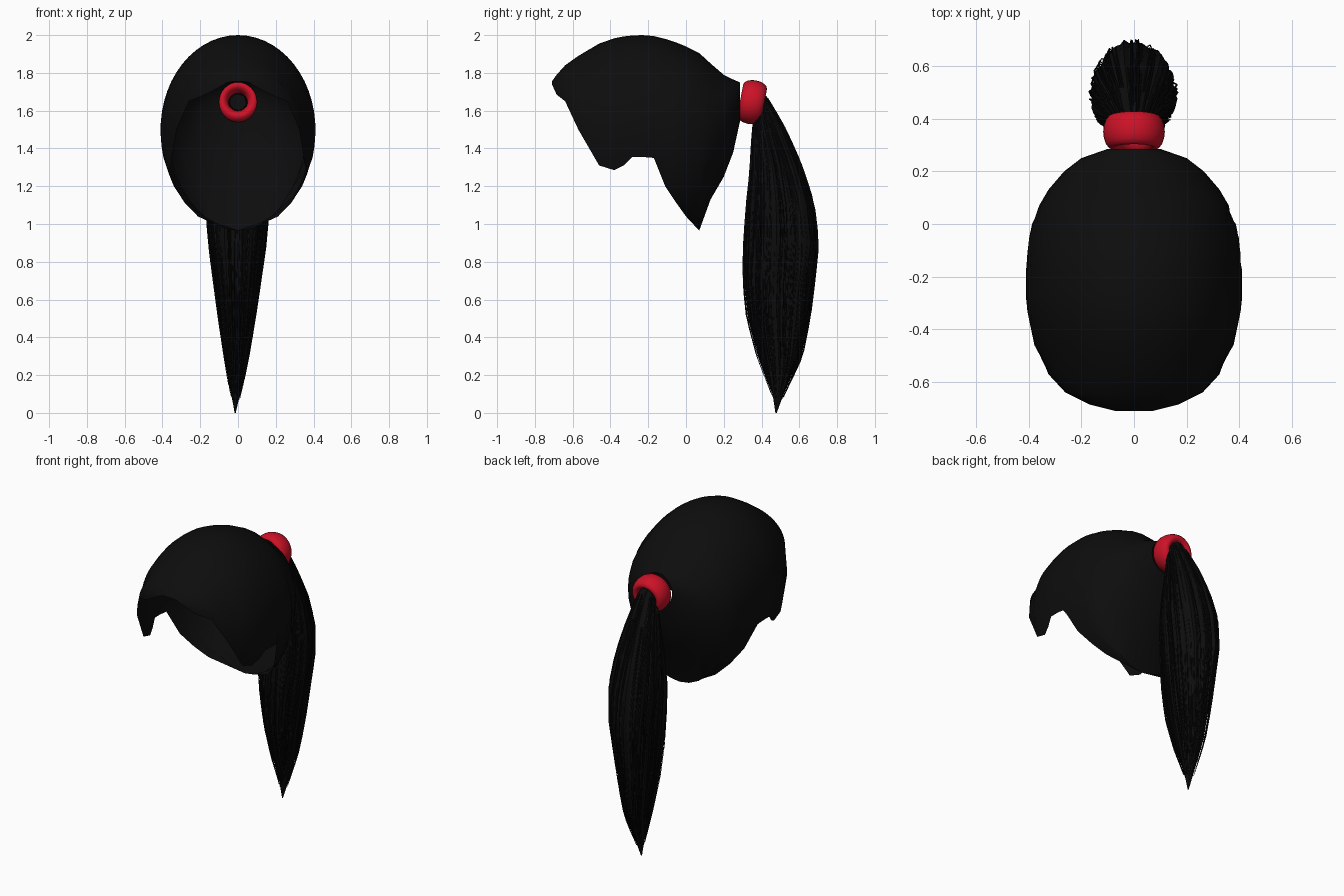
import bpy, bmesh, math, random
from mathutils import Vector, Matrix

if "Cube" in bpy.data.objects:
    bpy.data.objects.remove(bpy.data.objects["Cube"])

random.seed(4)


def material(name, colour):
    m = bpy.data.materials.new(name)
    m.diffuse_color = (*colour, 1)
    m.use_nodes = True
    m.node_tree.nodes["Principled BSDF"].inputs["Base Color"].default_value = m.diffuse_color
    return m


black = material("black hair", (0.004, 0.004, 0.004))
red = material("red band", (0.6, 0.006, 0.02))


def loft(name, rows, mat, closed=False, caps=False, angle=50):
    """Skin a list of equally long point rows."""
    bm = bmesh.new()
    vs = [[bm.verts.new(p) for p in row] for row in rows]
    n = len(rows[0])
    for a, b in zip(vs, vs[1:]):
        for i in range(n if closed else n - 1):
            j = (i + 1) % n
            bm.faces.new((a[i], a[j], b[j], b[i]))
    if caps:
        bm.faces.new(vs[0])
        bm.faces.new(vs[-1])
    bmesh.ops.remove_doubles(bm, verts=bm.verts, dist=0.0005)
    bmesh.ops.recalc_face_normals(bm, faces=bm.faces)
    me = bpy.data.meshes.new(name)
    bm.to_mesh(me)
    bm.free()
    me.materials.append(mat)
    ob = bpy.data.objects.new(name, me)
    bpy.context.collection.objects.link(ob)
    bpy.context.view_layer.objects.active = ob
    ob.select_set(True)
    bpy.ops.object.shade_smooth_by_angle(angle=math.radians(angle))
    ob.select_set(False)
    return ob


# Hair cap: slices from forehead to ponytail (y, top z, half width, widest z, hairline z)
open_slices = [
    (-0.71, 1.755, 0.07, 1.74, 1.74),
    (-0.685, 1.79, 0.17, 1.685, 1.685),
    (-0.64, 1.84, 0.26, 1.65, 1.65),
    (-0.57, 1.89, 0.325, 1.50, 1.50),
    (-0.46, 1.955, 0.378, 1.50, 1.31),
    (-0.38, 1.983, 0.395, 1.50, 1.285),
    (-0.33, 1.993, 0.405, 1.50, 1.31),
    (-0.285, 1.998, 0.41, 1.50, 1.355),
    (-0.23, 2.0, 0.41, 1.50, 1.355),
    (-0.17, 1.995, 0.41, 1.50, 1.35),
    (-0.11, 1.98, 0.405, 1.50, 1.20),
    (-0.05, 1.96, 0.398, 1.50, 1.11),
    (0.0, 1.94, 0.387, 1.50, 1.04),
]
closed_slices = [
    (0.07, 1.905, 0.36, 1.50, 0.965),
    (0.13, 1.85, 0.325, 1.51, 1.13),
    (0.20, 1.79, 0.265, 1.54, 1.25),
    (0.25, 1.765, 0.20, 1.60, 1.38),
    (0.285, 1.75, 0.10, 1.645, 1.54),
]
NAPE = 0.95


def cap_row(y, top, w, mid, low, closed):
    end, bottom = math.pi, low
    if not closed:
        bottom = min(NAPE, mid)
        end = math.acos(max(-1, (low - mid) / (mid - NAPE)))
    row = []
    for i in range(-16, 17):
        a = end * i / 16
        h = (top - mid) if math.cos(a) > 0 else (mid - bottom)
        row.append((w * math.sin(a), y, mid + h * math.cos(a)))
    return row


loft("hair_cap", [cap_row(*s, False) for s in open_slices]
     + [cap_row(*s, True) for s in closed_slices], black)

# Hair band: thick rounded ring, leaning with the ponytail
tilt = Matrix.Translation((0, 0.35, 1.645)) @ Matrix.Rotation(math.radians(-11), 4, 'X')
band = []
for i in range(33):
    a = math.tau * i / 32
    row = []
    for j in range(17):
        b = math.tau * j / 16
        r = 0.083 + 0.034 * math.cos(b)
        row.append(tilt @ Vector((r * math.cos(a), 0.064 * math.sin(b), r * math.sin(a))))
    band.append(row)
loft("hair_band", band, red)

# Ponytail outline: inner edge (y, z), outer edge (y, z), half width
tail = [
    (0.31, 1.60, 0.33, 1.69, 0.045),
    (0.365, 1.585, 0.41, 1.70, 0.06),
    (0.355, 1.53, 0.455, 1.63, 0.08),
    (0.345, 1.43, 0.53, 1.50, 0.11),
    (0.335, 1.27, 0.615, 1.31, 0.15),
    (0.315, 1.10, 0.68, 1.11, 0.17),
    (0.30, 0.90, 0.705, 0.90, 0.155),
    (0.295, 0.70, 0.685, 0.70, 0.128),
    (0.315, 0.50, 0.66, 0.50, 0.10),
    (0.37, 0.30, 0.62, 0.30, 0.068),
    (0.41, 0.20, 0.575, 0.20, 0.05),
    (0.45, 0.10, 0.525, 0.10, 0.03),
    (0.472, 0.0, 0.482, 0.0, 0.004),
]


def tail_point(t, a, k):
    """Point at slice position t, angle a, and fraction k of the radius."""
    i = min(int(t), len(tail) - 2)
    f = t - i
    yi, zi, yo, zo, w = (p + (q - p) * f for p, q in zip(tail[i], tail[i + 1]))
    s = (1 + k * math.cos(a)) / 2
    lean = -0.015 * (t / 12) ** 2
    return Vector((k * w * math.sin(a) + lean, yi + (yo - yi) * s, zi + (zo - zi) * s))


# Ponytail core: ridged loft
N = 56
ridge = [random.uniform(0.90, 1.0) for _ in range(N)]
core = []
for j in range(25):
    t = j / 2
    shrink = 1 - 0.22 * max(0, (t - 6) / 6)
    core.append([tail_point(t, math.tau * i / N, ridge[i] * shrink) for i in range(N)])
loft("ponytail_core", core, black, closed=True, caps=True, angle=30)

# Loose strands: fine tapering hairs over the core, ending at different heights
curve = bpy.data.curves.new("ponytail_strands", 'CURVE')
curve.dimensions = '3D'
curve.bevel_depth = 0.004
curve.bevel_resolution = 0
for n in range(170):
    a = random.uniform(0, math.tau)
    k = random.uniform(0.9, 1.0)
    start, end = random.uniform(1.2, 3), random.uniform(9, 11.3)
    sp = curve.splines.new('POLY')
    sp.points.add(15)
    for i, p in enumerate(sp.points):
        f = i / 15
        p.co = (*tail_point(start + (end - start) * f, a + 0.05 * math.sin(5 * f + n), k), 1)
        p.radius = 1 - 0.75 * f
strands = bpy.data.objects.new("ponytail_strands", curve)
bpy.context.collection.objects.link(strands)
curve.materials.append(black)
bpy.context.view_layer.objects.active = strands
strands.select_set(True)
bpy.ops.object.convert(target='MESH')
